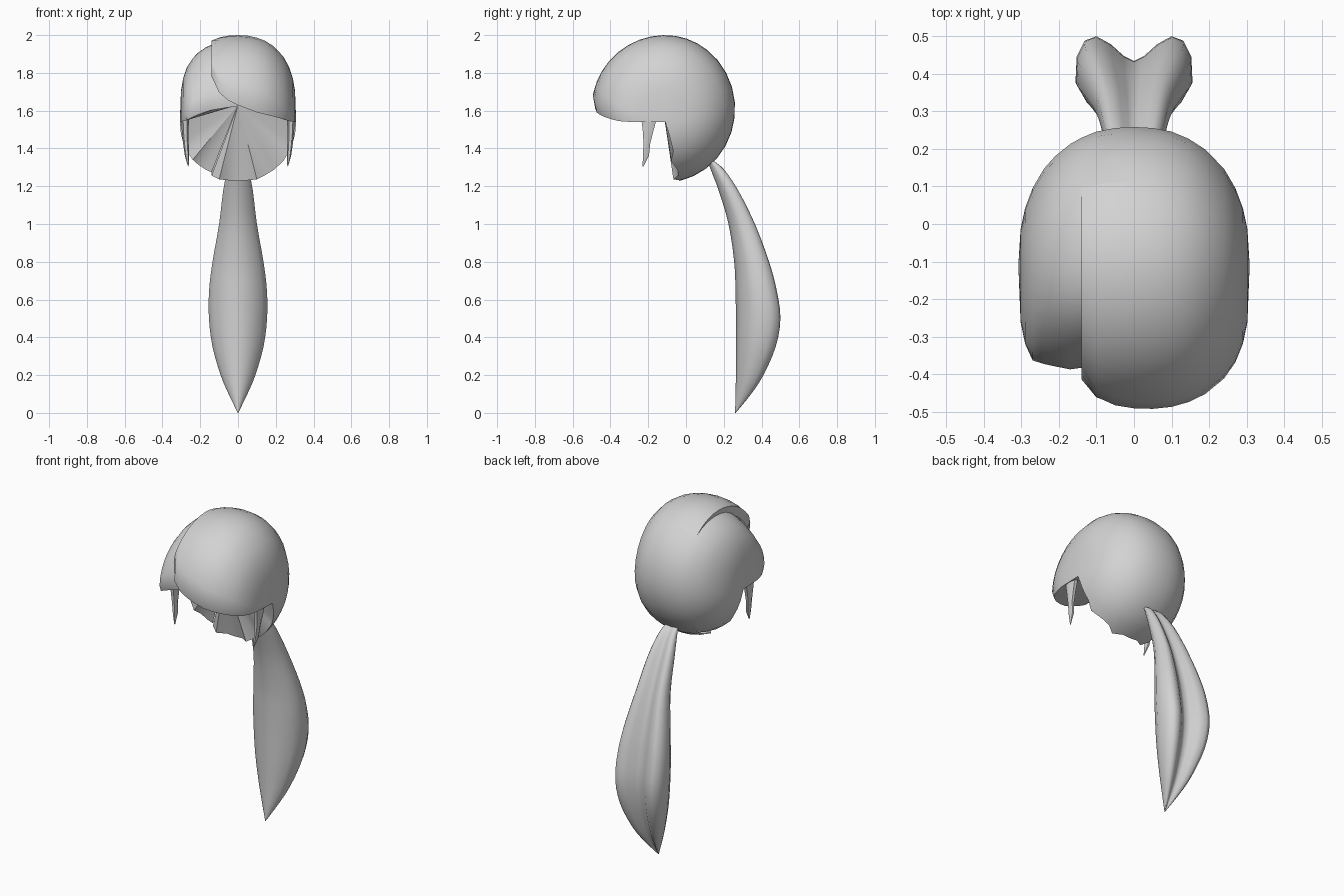
import bpy, bmesh, math

if "Cube" in bpy.data.objects:
    bpy.data.objects.remove(bpy.data.objects["Cube"])

hair = bpy.data.materials.new("hair_grey")
hair.diffuse_color = (0.65, 0.65, 0.65, 1)
hair.use_nodes = True
hair.node_tree.nodes["Principled BSDF"].inputs["Base Color"].default_value = hair.diffuse_color

APEX = (0, -0.125, 1.63)     # inner point where the underside pleats meet
PART_X = -0.14               # side parting
SPLIT = 13                   # arc sample where the parting ends
SPLIT_ANGLE = math.radians(127)


def finish(name, bm, angle=50, recalc=True):
    bmesh.ops.remove_doubles(bm, verts=bm.verts, dist=0.0005)
    if recalc:
        bmesh.ops.recalc_face_normals(bm, faces=bm.faces)
    me = bpy.data.meshes.new(name)
    bm.to_mesh(me)
    bm.free()
    me.materials.append(hair)
    ob = bpy.data.objects.new(name, me)
    bpy.context.collection.objects.link(ob)
    bpy.context.view_layer.objects.active = ob
    ob.select_set(True)
    bpy.ops.object.shade_smooth_by_angle(angle=math.radians(angle))
    ob.select_set(False)


def lerp(pts, x):
    """Piecewise linear lookup in (x, value) pairs."""
    for (a, va), (b, vb) in zip(pts, pts[1:]):
        if x <= b:
            return va + (vb - va) * max(0, (x - a) / (b - a))
    return pts[-1][1]


def arc(x, rim_z, recess=None, scale=1.0, back=11):
    """Hair arc in one x slice, from the fringe over the crown to the nape."""
    u = min(1, abs(x) / 0.308) ** (1 / 0.9)
    s = math.sqrt(max(0, 1 - u * u))
    cy, cz = -0.11, 1.61 - 0.07 * (1 - s)
    wide = s ** 0.6
    dz = rim_z - cz
    rz = 0.39 * (wide if dz > 0 else s)
    a0 = math.asin(max(-0.5, min(0.9, dz / rz))) if rz > 0.01 else 0
    tooth = 5 if round(abs(x) * 100) in (10, 24) else 0
    a1 = math.radians(258 + tooth)
    angles = [a0 + (SPLIT_ANGLE - a0) * i / SPLIT for i in range(SPLIT)]
    angles += [SPLIT_ANGLE + (a1 - SPLIT_ANGLE) * i / back for i in range(back + 1)]
    pts = []
    for i, a in enumerate(angles):
        c, q = math.cos(a), math.sin(a)
        k = 0.955 if i == 0 else 1
        if i < SPLIT:
            k *= scale
        if recess:
            k *= 1 - recess(x, c)
        y = cy - (0.39 * wide if c > 0 else 0.37 * s ** 0.85) * c * k
        z = cz + 0.39 * (wide if q > 0 else s) * q * k
        pts.append((x, y, z))
    return pts


def add_shell(bm, xs, rim, recess=None, flange=False):
    rows = [arc(x, lerp(rim, x), recess) for x in xs]
    if flange:               # inward fold along the parting
        rows.insert(0, arc(xs[0], lerp(rim, xs[0]), recess, 0.86))
    grid = [[bm.verts.new(p) for p in r] for r in rows]
    apex = bm.verts.new(APEX)
    for j, (r, t) in enumerate(zip(grid, grid[1:])):
        fold = flange and j == 0
        tucked = recess and max(r[0].co.x, t[0].co.x) > PART_X + 0.001
        last = SPLIT if fold or tucked else len(r) - 1
        for i in range(last):
            bm.faces.new((t[i], t[i + 1], r[i + 1], r[i]))
        if not fold:         # pleated underside
            bm.faces.new((t[0], r[0], apex))
            if not tucked:
                bm.faces.new((r[-1], t[-1], apex))


def lock_recess(x, c):
    """Sink the side lock below the parting, deepest at the front."""
    side = lerp([(-0.275, 0), (-0.23, 0.65), (-0.17, 0.85), (-0.14, 1), (0, 1)], x)
    front = lerp([(-0.6, 0), (-0.2, 0.05), (0.3, 0.09), (0.8, 0.23), (1, 0.25)], c)
    return side * front


cap = bmesh.new()
# Main side with the swept fringe
add_shell(cap, [PART_X, -0.10, -0.05, 0, 0.05, 0.10, 0.145, 0.19, 0.24, 0.27, 0.29, 0.302, 0.308],
          [(-0.14, 1.79), (-0.10, 1.70), (-0.05, 1.655), (0, 1.63), (0.1, 1.59),
           (0.22, 1.56), (0.28, 1.54), (0.31, 1.54)], flange=True)
# Lower lock on the other side of the parting, tucked under the fringe
add_shell(cap, [-0.308, -0.302, -0.29, -0.27, -0.24, -0.21, -0.17, PART_X, -0.10, -0.05, 0],
          [(-0.31, 1.54), (-0.28, 1.545), (-0.15, 1.60), (0, 1.63)], lock_recess)
cap.verts.ensure_lookup_table()
loose = [v for v in cap.verts if not v.link_faces]
bmesh.ops.delete(cap, geom=loose, context='VERTS')
finish("hair_cap", cap, 50, recalc=False)


def loft(name, rings, angle=50):
    bm = bmesh.new()
    loops = [[bm.verts.new(p) for p in r] for r in rings]
    for a, b in zip(loops, loops[1:]):
        n = len(a)
        for i in range(n):
            bm.faces.new((a[i], a[(i + 1) % n], b[(i + 1) % n], b[i]))
    bm.faces.new(loops[0])
    bm.faces.new(loops[-1])
    finish(name, bm, angle)


def smooth(rows, steps=3):
    """Catmull-Rom refinement of a list of tuples."""
    p = [rows[0]] + rows + [rows[-1]]
    out = []
    for a, b, c, d in zip(p, p[1:], p[2:], p[3:]):
        for k in range(steps):
            t = k / steps
            out.append(tuple(
                0.5 * (2 * q + (r - o) * t + (2 * o - 5 * q + 4 * r - w) * t * t
                       + (3 * q - o - 3 * r + w) * t ** 3)
                for o, q, r, w in zip(a, b, c, d)))
    return out + [rows[-1]]


# Sideburn strands: (x, y, z, half width x, half width y)
STRAND = [(0.28, -0.195, 1.57, 0.022, 0.05), (0.28, -0.2, 1.50, 0.018, 0.034),
          (0.276, -0.207, 1.43, 0.015, 0.021), (0.27, -0.212, 1.36, 0.011, 0.018),
          (0.263, -0.228, 1.305, 0.002, 0.003)]
for side, label in ((1, "right"), (-1, "left")):
    loft("sideburn_" + label,
         [[(side * (x + hx * math.cos(k * math.pi / 3)),
            y + hy * math.sin(k * math.pi / 3), z) for k in range(6)]
          for x, y, z, hx, hy in STRAND])

# Ponytail: (z, front y, back y, half width)
TAIL = [(1.335, 0.115, 0.145, 0.04), (1.29, 0.13, 0.2, 0.055), (1.18, 0.172, 0.275, 0.078),
        (1.0, 0.225, 0.365, 0.1), (0.8, 0.255, 0.44, 0.135), (0.65, 0.262, 0.48, 0.153),
        (0.5, 0.264, 0.5, 0.154), (0.35, 0.264, 0.475, 0.135), (0.2, 0.264, 0.41, 0.092),
        (0.1, 0.262, 0.345, 0.05), (0.0, 0.26, 0.263, 0.001)]
# Half cross-section with a rear lobe and a centre groove
HALF = [(0, 0), (0.45, 0.09), (0.82, 0.28), (1, 0.5), (0.98, 0.78), (0.85, 0.95),
        (0.65, 1.0), (0.4, 0.91), (0.18, 0.78), (0, 0.72)]
SECTION = HALF + [(-x, y) for x, y in HALF[-2:0:-1]]
loft("ponytail", [[(hw * sx, f + (b - f) * sy, z) for sx, sy in SECTION]
                  for z, f, b, hw in smooth(TAIL)], 60)
